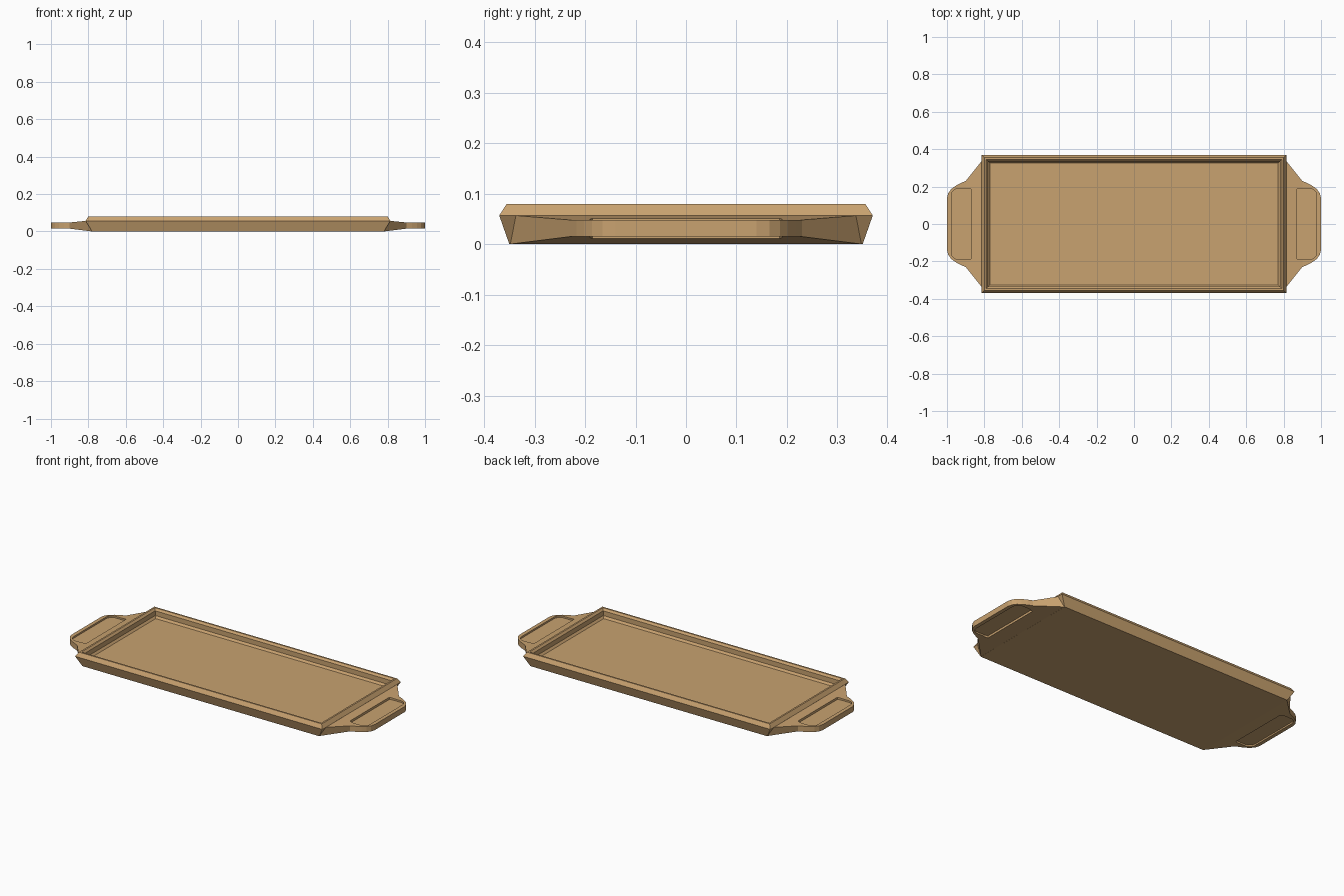
import bpy, bmesh

if "Cube" in bpy.data.objects:
    bpy.data.objects.remove(bpy.data.objects["Cube"])

wood = bpy.data.materials.new("wood")
wood.diffuse_color = (0.58, 0.36, 0.16, 1)
wood.use_nodes = True
wood.node_tree.nodes["Principled BSDF"].inputs["Base Color"].default_value = wood.diffuse_color


def make(name, bm, mat=True):
    bmesh.ops.recalc_face_normals(bm, faces=bm.faces)
    me = bpy.data.meshes.new(name)
    bm.to_mesh(me)
    bm.free()
    ob = bpy.data.objects.new(name, me)
    bpy.context.collection.objects.link(ob)
    if mat:
        me.materials.append(wood)
    return ob


# Tray body: rectangular rings (half x, half y, z) from base, over the rim, to the floor
rings = [(0.78, 0.35, 0.0), (0.815, 0.37, 0.057), (0.80, 0.355, 0.08),
         (0.79, 0.345, 0.08), (0.78, 0.335, 0.068), (0.78, 0.335, 0.04),
         (0.77, 0.325, 0.028)]
bm = bmesh.new()
loops = [[bm.verts.new((sx * x, sy * y, z)) for sx, sy in
          ((-1, -1), (1, -1), (1, 1), (-1, 1))] for x, y, z in rings]
bm.faces.new(loops[0])
bm.faces.new(loops[-1])
for a, b in zip(loops, loops[1:]):
    for i in range(4):
        j = (i + 1) % 4
        bm.faces.new((a[i], a[j], b[j], b[i]))
make("tray_body", bm)


def prism(outline, s, z0, z1):
    """Recess cutter: mirrored half outline extruded between two heights."""
    bm = bmesh.new()
    pts = outline + [(x, -y) for x, y in reversed(outline)]
    lo = [bm.verts.new((s * x, y, z0)) for x, y in pts]
    hi = [bm.verts.new((s * x, y, z1)) for x, y in pts]
    bm.faces.new(lo)
    bm.faces.new(hi)
    for i in range(len(pts)):
        j = (i + 1) % len(pts)
        bm.faces.new((lo[i], lo[j], hi[j], hi[i]))
    return bm


# Handle half outline (x, y) from the neck outwards, and the thumb recess
grip = [(0.90, 0.23), (0.93, 0.217), (0.957, 0.202), (0.978, 0.186),
        (0.993, 0.165), (1.0, 0.14)]
recess = [(0.868, 0.185), (0.885, 0.19), (0.945, 0.19), (0.96, 0.184),
          (0.971, 0.173), (0.977, 0.155)]
TOP, BOT = 0.048, 0.015

for side, s in (("right", 1), ("left", -1)):
    bm = bmesh.new()
    # strips across y: each station gives top and bottom vertex pairs
    stations = [((0.812, 0.34, 0.057), (0.778, 0.35, 0.0))]
    stations += [((x, y, TOP), (x, y, BOT)) for x, y in grip]
    sec = [[bm.verts.new((s * x, m * y, z)) for (x, y, z), m in
            ((t, 1), (t, -1), (b, -1), (b, 1))] for t, b in stations]
    for a, b in zip(sec, sec[1:]):
        for i in range(4):
            j = (i + 1) % 4
            bm.faces.new((a[i], a[j], b[j], b[i]))
    bm.faces.new(sec[0])
    bm.faces.new(sec[-1])
    handle = make(side + "_handle", bm)

    # Shallow recesses on the upper and lower faces
    for label, z0, z1 in (("upper", 0.038, 0.1), ("lower", -0.05, 0.024)):
        cut = make(f"{side}_{label}_recess_cutter", prism(recess, s, z0, z1), False)
        cut.hide_render = True
        cut.hide_viewport = True
        mod = handle.modifiers.new(label + "_recess", 'BOOLEAN')
        mod.operation = 'DIFFERENCE'
        mod.solver = 'EXACT'
        mod.object = cut
